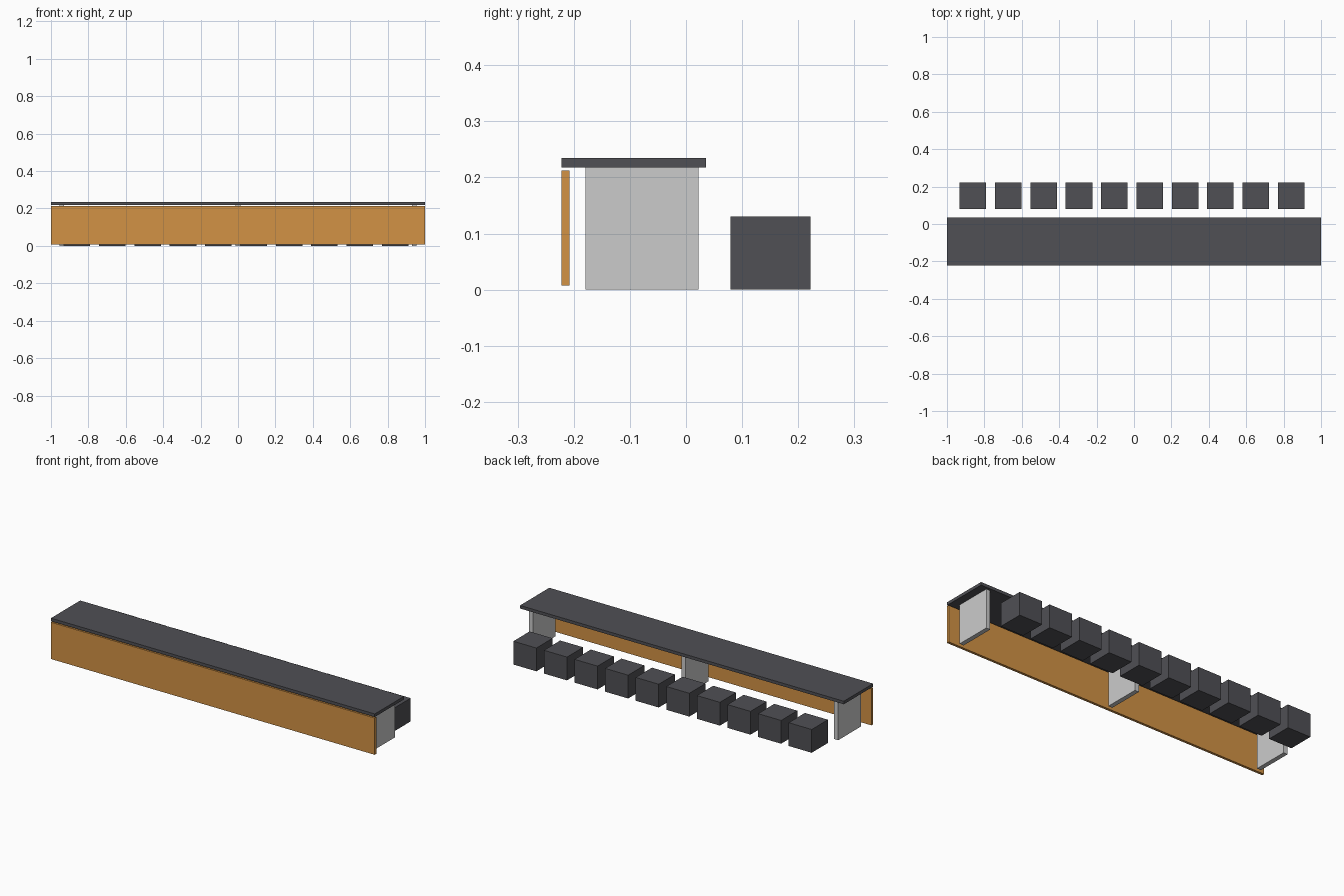
import bpy

if "Cube" in bpy.data.objects:
    bpy.data.objects.remove(bpy.data.objects["Cube"])


def material(name, color):
    mat = bpy.data.materials.new(name)
    mat.diffuse_color = (*color, 1)
    mat.use_nodes = True
    mat.node_tree.nodes["Principled BSDF"].inputs["Base Color"].default_value = mat.diffuse_color
    return mat


def box(name, x, y, z, mat=None):
    """Box from (min, max) ranges on each axis."""
    ranges = (x, y, z)
    bpy.ops.mesh.primitive_cube_add(size=1, location=[(a + b) / 2 for a, b in ranges])
    obj = bpy.context.object
    obj.name = name
    obj.scale = [b - a for a, b in ranges]
    bpy.ops.object.transform_apply(location=False, rotation=False, scale=True)
    if mat:
        obj.data.materials.append(mat)
    return obj


wood = material("orange_wood", (0.65, 0.29, 0.06))
dark = material("dark_grey", (0.08, 0.08, 0.09))

# Long counter top and front panel hanging just below it
box("counter_top", (-1, 1), (-0.222, 0.036), (0.218, 0.235), dark)
box("front_panel", (-1, 1), (-0.222, -0.208), (0.007, 0.212), wood)

# Three upright supports
for i, x in enumerate((-0.943, 0, 0.943)):
    box(f"support_{i + 1}", (x - 0.0125, x + 0.0125), (-0.179, 0.022), (0, 0.218))

# Row of ten block seats behind the counter
for i in range(10):
    x = -0.932 + i * 0.189
    box(f"seat_{i + 1}", (x, x + 0.142), (0.079, 0.222), (0, 0.13), dark)
